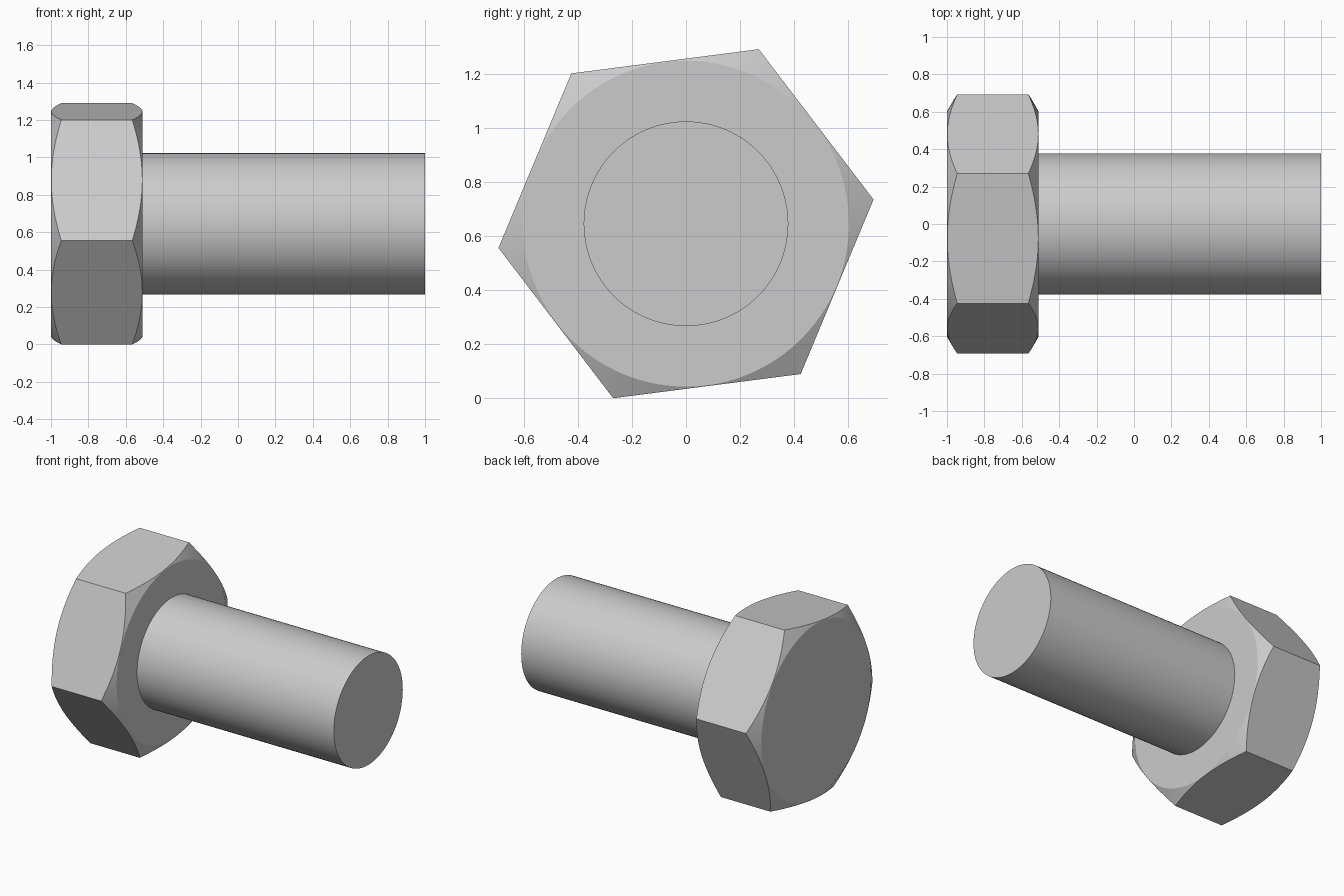
import bpy, bmesh, math

cube = bpy.data.objects.get("Cube")
if cube:
    bpy.data.objects.remove(cube, do_unlink=True)

AXIS_Z = 0.645                    # height of the bolt axis
HEAD_X0, HEAD_X1, TIP_X = -1.0, -0.51, 1.0
APOTHEM, SHAFT_R = 0.605, 0.378
TURN = math.radians(7.35)         # rotation of the hexagon about the axis
SLOPE = 0.57                      # chamfer depth per unit of radius
STEPS = 20                        # segments along each flat

steel = bpy.data.materials.new("plain_grey_steel")
steel.use_nodes = True
grey = (0.6, 0.6, 0.6, 1)
steel.diffuse_color = grey
steel.node_tree.nodes["Principled BSDF"].inputs["Base Color"].default_value = grey


def loft(name, rings):
    """Skin rings of (x, radius, angle) points around the axis and cap both ends."""
    bm = bmesh.new()
    loops = [[bm.verts.new((x, r * math.cos(a), AXIS_Z + r * math.sin(a)))
              for x, r, a in ring] for ring in rings]
    for low, high in zip(loops, loops[1:]):
        n = len(low)
        for i in range(n):
            j = (i + 1) % n
            bm.faces.new((low[i], low[j], high[j], high[i]))
    bm.faces.new(loops[0])
    bm.faces.new(loops[-1])
    bmesh.ops.recalc_face_normals(bm, faces=bm.faces)
    mesh = bpy.data.meshes.new(name)
    bm.to_mesh(mesh)
    bm.free()
    obj = bpy.data.objects.new(name, mesh)
    bpy.context.collection.objects.link(obj)
    mesh.materials.append(steel)
    bpy.ops.object.select_all(action='DESELECT')
    obj.select_set(True)
    bpy.context.view_layer.objects.active = obj
    bpy.ops.object.shade_smooth_by_angle(angle=math.radians(22))
    return obj


# Hexagonal head: flats meet a conical chamfer on both ends in curved edges
cap_r = APOTHEM - 0.003
cap, rim = [], []
for i in range(6 * STEPS):
    a = math.tau * i / (6 * STEPS)
    r = APOTHEM / math.cos(a % (math.tau / 6) - math.pi / 6)
    cap.append((0, cap_r, a + TURN))
    rim.append(((r - cap_r) * SLOPE, r, a + TURN))
near = [[(HEAD_X0 + d, r, a) for d, r, a in ring] for ring in (cap, rim)]
far = [[(HEAD_X1 - d, r, a) for d, r, a in ring] for ring in (rim, cap)]
loft("hex_head", near + far)

# Plain round shaft, sunk slightly into the head
loft("shaft", [[(x, SHAFT_R, math.tau * i / 96) for i in range(96)]
               for x in (HEAD_X1 - 0.05, TIP_X)])
